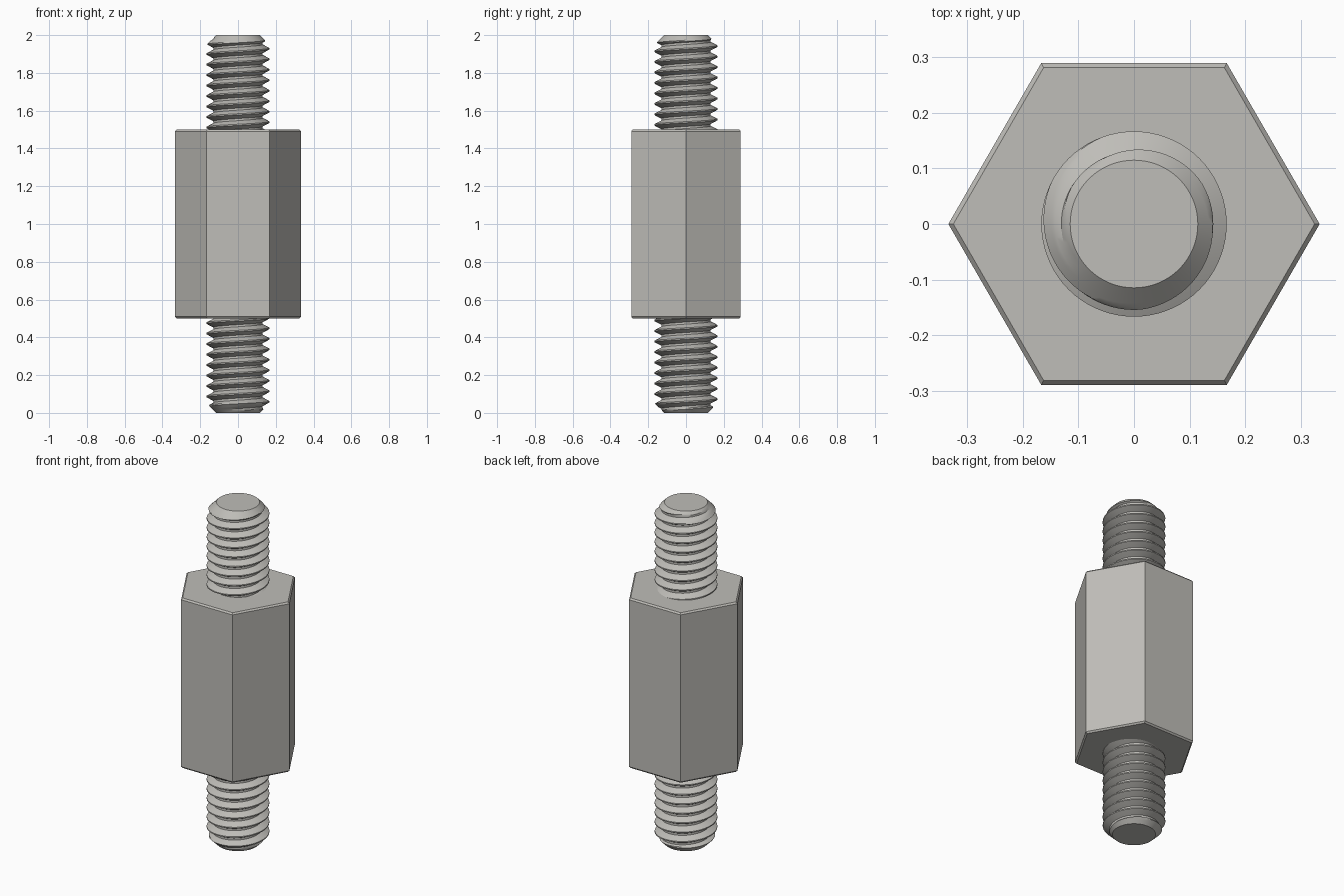
import bpy, bmesh
from math import cos, sin, pi, radians

cube = bpy.data.objects.get("Cube")
if cube:
    bpy.data.objects.remove(cube)

# Plain metal
metal = bpy.data.materials.new("grey metal")
metal.use_nodes = True
GREY = (0.52, 0.51, 0.48, 1)
metal.diffuse_color = GREY
metal.node_tree.nodes["Principled BSDF"].inputs["Base Color"].default_value = GREY


def make_object(name, rings):
    """Skin a stack of closed rings and cap both ends."""
    bm = bmesh.new()
    loops = [[bm.verts.new(p) for p in ring] for ring in rings]
    count = len(loops[0])
    for low, high in zip(loops, loops[1:]):
        for i in range(count):
            j = (i + 1) % count
            bm.faces.new((low[i], low[j], high[j], high[i]))
    return bm, loops


def finish(name, bm, smooth):
    bmesh.ops.remove_doubles(bm, verts=bm.verts, dist=0.00002)
    bmesh.ops.holes_fill(bm, edges=[e for e in bm.edges if e.is_boundary], sides=0)
    bmesh.ops.recalc_face_normals(bm, faces=bm.faces)
    mesh = bpy.data.meshes.new(name)
    bm.to_mesh(mesh)
    bm.free()
    mesh.materials.append(metal)
    obj = bpy.data.objects.new(name, mesh)
    bpy.context.collection.objects.link(obj)
    if smooth:
        bpy.ops.object.select_all(action="DESELECT")
        bpy.context.view_layer.objects.active = obj
        obj.select_set(True)
        bpy.ops.object.shade_smooth_by_angle(angle=radians(28))


# Hexagonal body with a fine chamfer around both ends
HEX, EDGE, LOW, HIGH = 0.3345, 0.009, 0.5, 1.5
levels = [(LOW, HEX - EDGE), (LOW + EDGE, HEX), (HIGH - EDGE, HEX), (HIGH, HEX - EDGE)]
bm, _ = make_object("hex_body", [
    [(r * cos(k * pi / 3), r * sin(k * pi / 3), z) for k in range(6)] for z, r in levels])
finish("hex_body", bm, False)

# Threaded studs: a right-hand helix, cut by a cone at the free end
PITCH, CREST, ROOT, TIP, SIDES = 1 / 18, 0.167, 0.131, 0.115, 72
# Fraction of one pitch and height of the thread there
PROFILE = [(0, 1), (0.12, 1), (0.24, 0.66), (0.35, 0.33), (0.46, 0),
           (0.66, 0), (0.77, 0.33), (0.88, 0.66)]


def threaded_stud(name, bottom, top, tip):
    bm = bmesh.new()
    turns = round((top - bottom) / PITCH) + 2
    # One helical strip of columns; the seam joins a turn to the next one
    columns = []
    for i in range(SIDES + 1):
        angle = 2 * pi * i / SIDES
        column = []
        for turn in range(-2, turns):
            for step, height in PROFILE:
                z = bottom + PITCH * (turn + step + i / SIDES)
                z = min(max(z, bottom), top)
                r = min(ROOT + (CREST - ROOT) * height, TIP + abs(z - tip))
                if z in (bottom, top) and z != tip:
                    r = ROOT
                column.append(bm.verts.new((r * cos(angle), r * sin(angle), z)))
        columns.append(column)
    for left, right in zip(columns, columns[1:]):
        for k in range(len(left) - 1):
            bm.faces.new((left[k], right[k], right[k + 1], left[k + 1]))
    finish(name, bm, True)


threaded_stud("upper_threaded_stud", HIGH - 0.02, 2, 2)
threaded_stud("lower_threaded_stud", 0, LOW + 0.02, 0)
